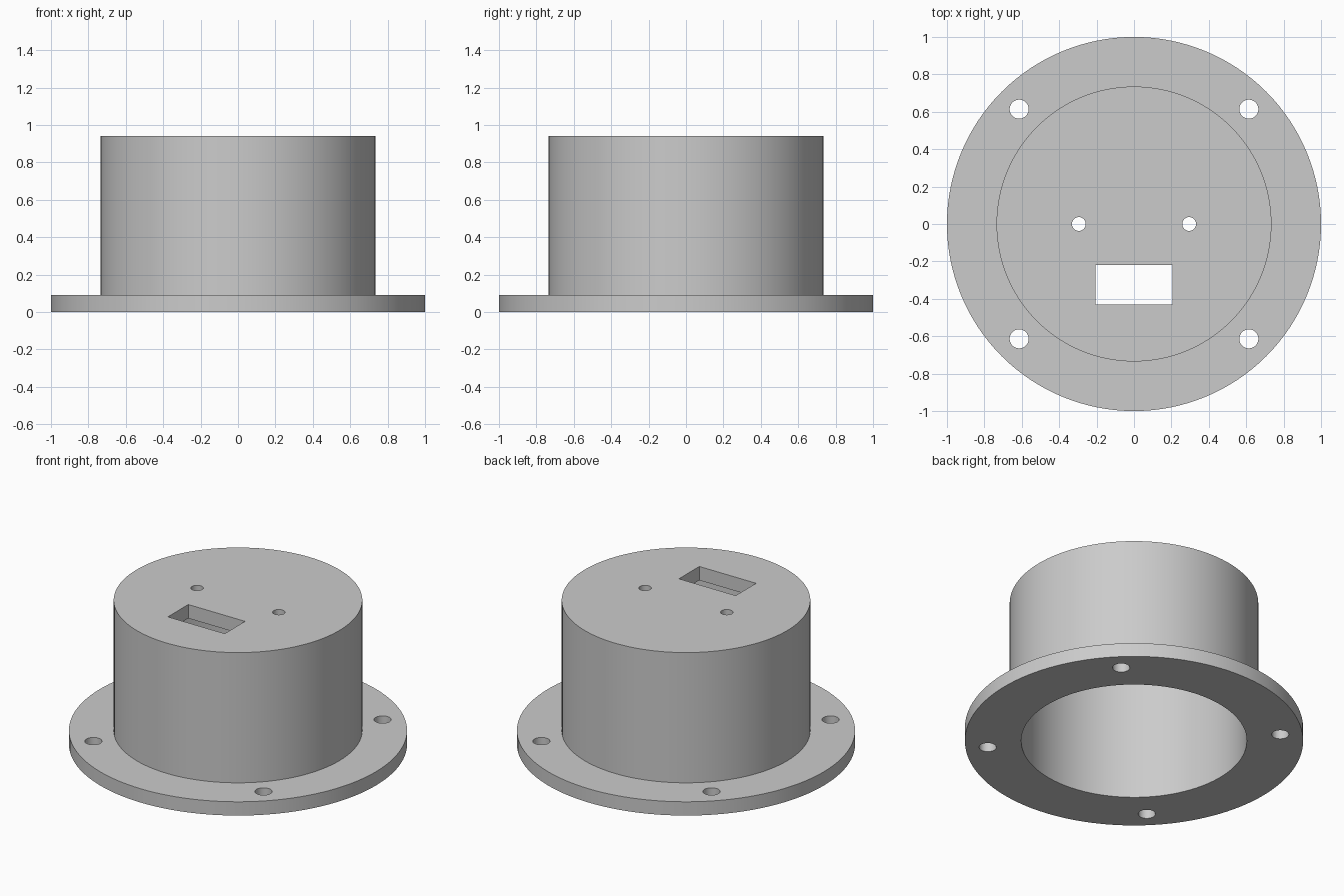
import bpy, bmesh, math

cube = bpy.data.objects.get("Cube")
if cube:
    bpy.data.objects.remove(cube, do_unlink=True)

SEGMENTS = 128
FLANGE_R, FLANGE_H = 1.0, 0.09
OUTER_R, INNER_R = 0.735, 0.667
HEIGHT, TOP_THICKNESS = 0.94, 0.09

grey = bpy.data.materials.new("light_grey")
grey.use_nodes = True
colour = (0.6, 0.6, 0.6, 1)
grey.diffuse_color = colour
grey.node_tree.nodes["Principled BSDF"].inputs["Base Color"].default_value = colour


def finish(name, bm):
    bmesh.ops.recalc_face_normals(bm, faces=bm.faces)
    mesh = bpy.data.meshes.new(name)
    bm.to_mesh(mesh)
    bm.free()
    mesh.materials.append(grey)
    obj = bpy.data.objects.new(name, mesh)
    bpy.context.collection.objects.link(obj)
    return obj


def turned(name, profile):
    """Solid of revolution from (radius, z) points, capped at both ends."""
    bm = bmesh.new()
    rings = []
    for r, z in profile:
        angles = [2 * math.pi * i / SEGMENTS for i in range(SEGMENTS)]
        rings.append([bm.verts.new((r * math.cos(a), r * math.sin(a), z)) for a in angles])
    for a, b in zip(rings, rings[1:]):
        for i in range(SEGMENTS):
            j = (i + 1) % SEGMENTS
            bm.faces.new((a[i], a[j], b[j], b[i]))
    bm.faces.new(rings[0])
    bm.faces.new(rings[-1])
    return finish(name, bm)


def hole(bm, x, y, z, radius):
    made = bmesh.ops.create_cone(bm, cap_ends=True, segments=32, radius1=radius,
                                 radius2=radius, depth=0.3)
    bmesh.ops.translate(bm, verts=made["verts"], vec=(x, y, z))


# Hollow housing with mounting flange, open underneath
housing = turned("flanged_housing", [
    (INNER_R, HEIGHT - TOP_THICKNESS), (INNER_R, 0), (FLANGE_R, 0),
    (FLANGE_R, FLANGE_H), (OUTER_R, FLANGE_H), (OUTER_R, HEIGHT)])

# Cutters: four flange bolt holes, two small top holes, one rectangular slot
bm = bmesh.new()
for sx in (-1, 1):
    for sy in (-1, 1):
        hole(bm, sx * 0.614, sy * 0.614, FLANGE_H / 2, 0.051)
    hole(bm, sx * 0.295, 0, HEIGHT, 0.037)
slot = bmesh.ops.create_cube(bm, size=1)["verts"]
bmesh.ops.scale(bm, verts=slot, vec=(0.41, 0.21, 0.3))
bmesh.ops.translate(bm, verts=slot, vec=(0, -0.325, HEIGHT))
cutter = finish("hole_cutter", bm)
cutter.hide_render = True

# Cut the openings, then keep only the finished part
cut = housing.modifiers.new("openings", "BOOLEAN")
cut.operation = "DIFFERENCE"
cut.solver = "EXACT"
cut.object = cutter
bpy.ops.object.select_all(action="DESELECT")
bpy.context.view_layer.objects.active = housing
housing.select_set(True)
bpy.ops.object.modifier_apply(modifier=cut.name)
bpy.data.objects.remove(cutter, do_unlink=True)
bpy.ops.object.shade_smooth_by_angle(angle=math.radians(30))
